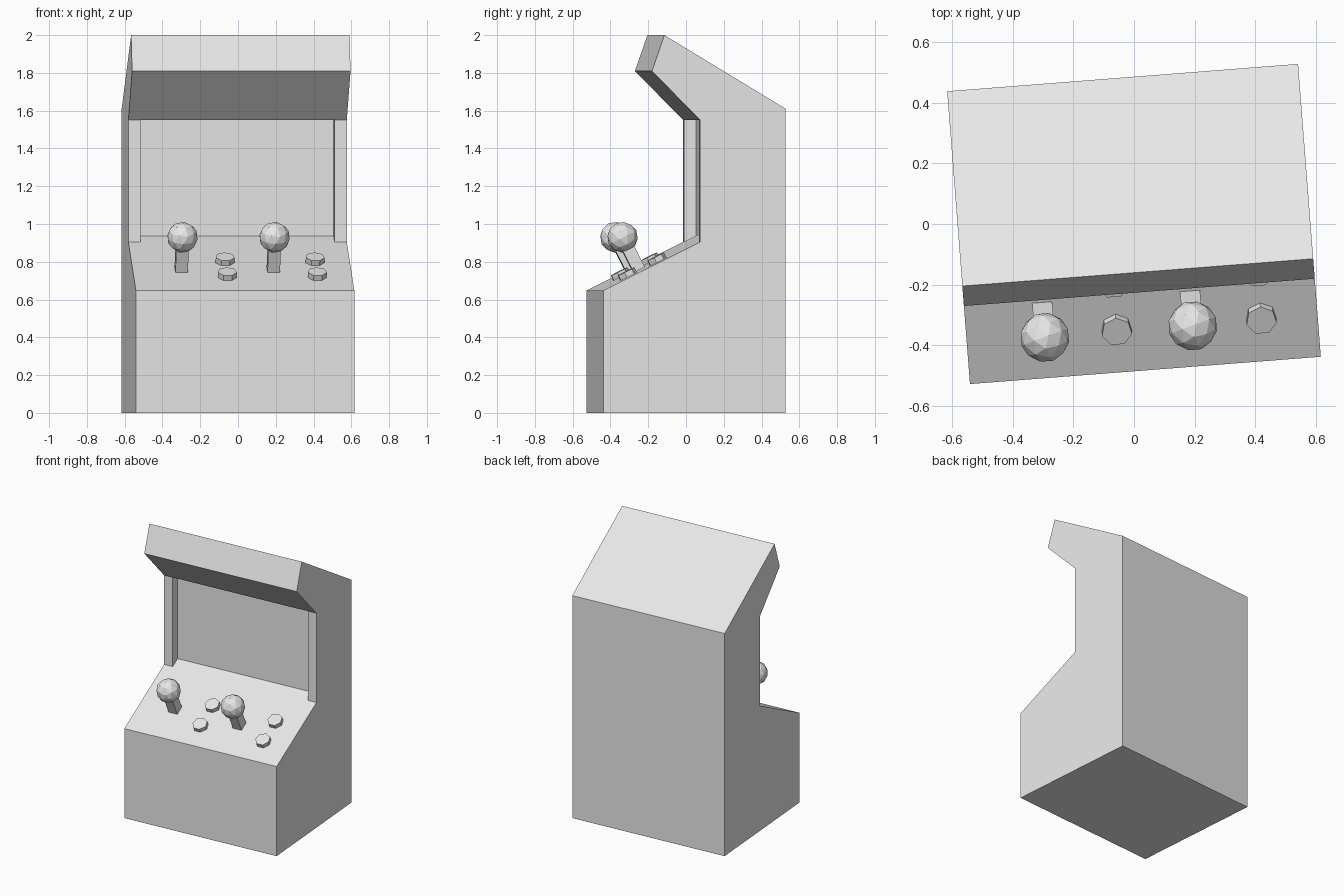
import bpy
import bmesh
import math
from mathutils import Matrix, Vector

cube = bpy.data.objects.get("Cube")
if cube:
    bpy.data.objects.remove(cube, do_unlink=True)

YAW = Matrix.Rotation(math.radians(4.45), 4, 'Z')   # whole machine stands slightly turned
HALF_W, CHEEK_X = 0.58, 0.515
PANEL_FRONT, PANEL_Z, SLOPE = -0.484, 0.648, 0.5
TILT = math.atan(SLOPE)

grey = bpy.data.materials.new("plain_grey")
grey.use_nodes = True
colour = (0.8, 0.8, 0.8, 1)
grey.diffuse_color = colour
grey.node_tree.nodes["Principled BSDF"].inputs["Base Color"].default_value = colour


def panel_z(y):
    return PANEL_Z + SLOPE * (y - PANEL_FRONT)


def finish(name, bm):
    """Turn a bmesh into a flat-shaded object."""
    bmesh.ops.recalc_face_normals(bm, faces=bm.faces)
    bmesh.ops.transform(bm, matrix=YAW, verts=bm.verts)
    mesh = bpy.data.meshes.new(name)
    bm.to_mesh(mesh)
    bm.free()
    mesh.materials.append(grey)
    obj = bpy.data.objects.new(name, mesh)
    bpy.context.collection.objects.link(obj)
    return obj


def on_panel(x, y, lift=0.0):
    """Matrix of a spot on the control panel, its z axis along the panel normal."""
    spot = Matrix.Translation((x, y, panel_z(y))) @ Matrix.Rotation(TILT, 4, 'X')
    return spot @ Matrix.Translation((0, 0, lift))


# Cabinet: side profile (y, z), with the screen set back between two cheeks
SCREEN_Y, RECESS_Y, SCREEN_TOP = 0.03, 0.094, 1.55
low = (SCREEN_Y, panel_z(SCREEN_Y))
high = (SCREEN_Y, SCREEN_TOP)
recess = [(RECESS_Y, panel_z(RECESS_Y)), (RECESS_Y, SCREEN_TOP)]
lower = [(0.484, 0), (PANEL_FRONT, 0), (PANEL_FRONT, PANEL_Z), low]
upper = [high, (-0.226, 1.81), (-0.16, 2.0), (0.484, 1.61)]
outer = lower + upper
inner = lower + recess + upper

bm = bmesh.new()


def face(points):
    bm.faces.new([bm.verts.new(p) for p in points])


for x0, x1, profile in ((-HALF_W, -CHEEK_X, outer),
                        (-CHEEK_X, CHEEK_X, inner),
                        (CHEEK_X, HALF_W, outer)):
    for a, b in zip(profile, profile[1:] + profile[:1]):
        face([(x0, *a), (x1, *a), (x1, *b), (x0, *b)])
for side in (-1, 1):
    face([(side * HALF_W, *p) for p in outer])
    face([(side * CHEEK_X, *p) for p in [low] + recess + [high]])
bmesh.ops.remove_doubles(bm, verts=bm.verts, dist=0.0005)
bmesh.ops.recalc_face_normals(bm, faces=bm.faces)
bmesh.ops.dissolve_limit(bm, angle_limit=0.01, verts=bm.verts, edges=bm.edges)
finish("cabinet", bm)

# Two players: a joystick and two buttons each
STICK_LEN, STICK_W = 0.192, 0.066
for player, stick_x, button_x in (("right", -0.322, -0.084), ("left", 0.167, 0.394)):
    bm = bmesh.new()
    bmesh.ops.create_cube(bm, size=1, matrix=on_panel(stick_x, -0.264, STICK_LEN / 2)
                          @ Matrix.Diagonal((STICK_W, STICK_W, STICK_LEN, 1)))
    finish(player + "_joystick_shaft", bm)

    bm = bmesh.new()
    bmesh.ops.create_icosphere(bm, subdivisions=2, radius=0.082,
                               matrix=on_panel(stick_x, -0.264, STICK_LEN))
    finish(player + "_joystick_ball", bm)

    for row, y in (("front", -0.337), ("back", -0.18)):
        bm = bmesh.new()
        bmesh.ops.create_cone(bm, cap_ends=True, segments=7, radius1=0.051, radius2=0.051,
                              depth=0.06, matrix=on_panel(button_x, y))
        finish(f"{player}_{row}_button", bm)
